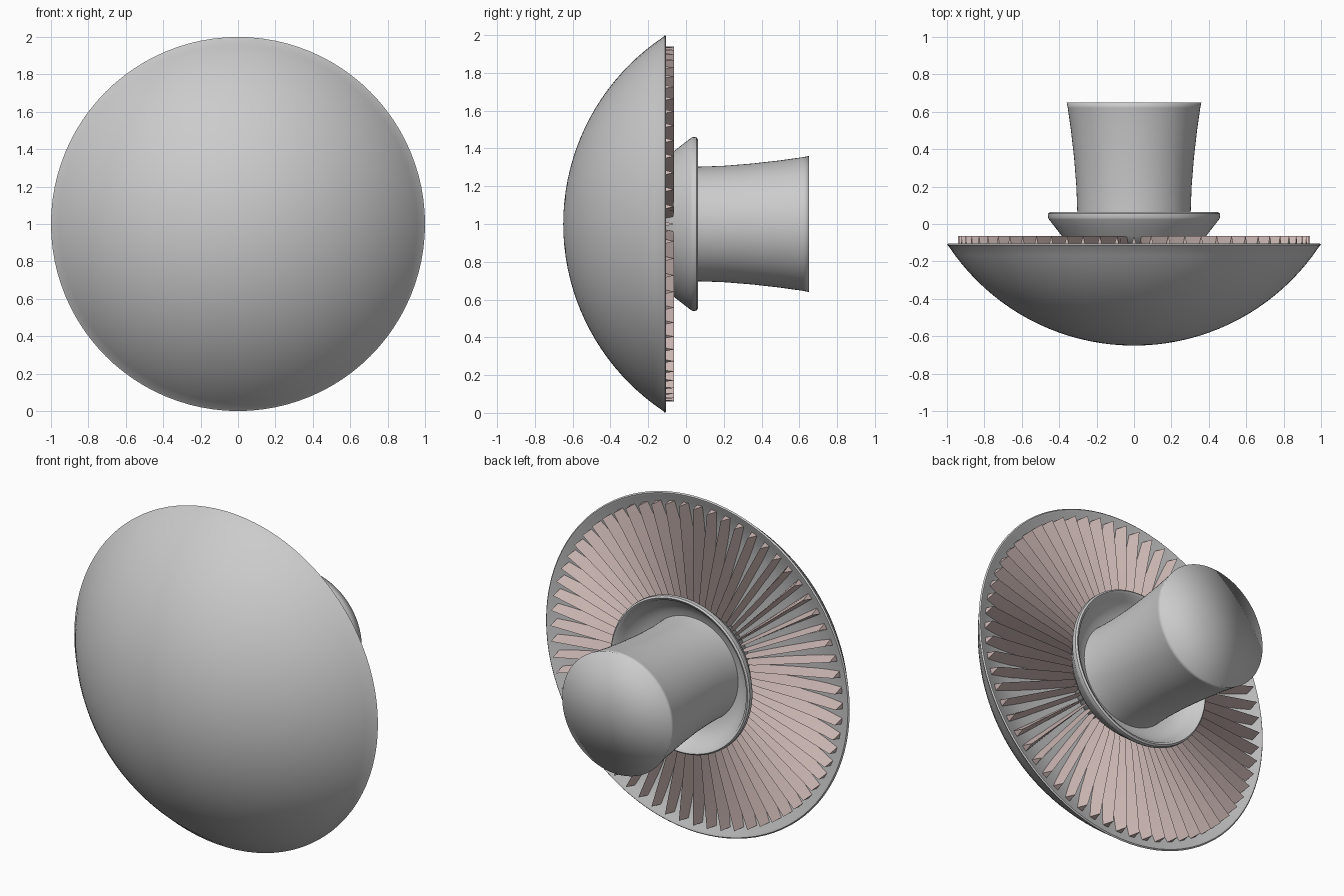
import bpy, bmesh, math

if "Cube" in bpy.data.objects:
    bpy.data.objects.remove(bpy.data.objects["Cube"])

CZ = 1.0  # height of the central axis, which runs along y


def finish(name, bm, angle=None):
    bmesh.ops.remove_doubles(bm, verts=bm.verts, dist=1e-5)
    bmesh.ops.recalc_face_normals(bm, faces=bm.faces)
    me = bpy.data.meshes.new(name)
    bm.to_mesh(me)
    bm.free()
    ob = bpy.data.objects.new(name, me)
    bpy.context.collection.objects.link(ob)
    bpy.ops.object.select_all(action='DESELECT')
    ob.select_set(True)
    bpy.context.view_layer.objects.active = ob
    if angle is None:
        bpy.ops.object.shade_smooth()
    elif angle > 0:
        bpy.ops.object.shade_smooth_by_angle(angle=math.radians(angle))
    return ob


def lathe(name, profile, angle=None, n=96):
    """Revolve (radius, y) points about the y axis at height CZ."""
    bm = bmesh.new()
    rings = []
    for r, y in profile:
        if r == 0:
            rings.append([bm.verts.new((0, y, CZ))] * n)
        else:
            rings.append([bm.verts.new((r * math.cos(2 * math.pi * i / n), y,
                                        CZ + r * math.sin(2 * math.pi * i / n)))
                          for i in range(n)])
    for a, b in zip(rings, rings[1:]):
        for i in range(n):
            j = (i + 1) % n
            quad = list(dict.fromkeys((a[i], a[j], b[j], b[i])))
            if len(quad) > 2:
                bm.faces.new(quad)
    return finish(name, bm, angle)


# Cap: spherical dome in front, shallow hollow behind
R = 1.19
yc = -0.65 + R
a_max = math.asin(0.99 / R)
dome = [(R * math.sin(a_max * i / 20), yc - R * math.cos(a_max * i / 20)) for i in range(21)]
under = [(1.0, -0.112), (0.993, -0.105), (0.98, -0.108), (0.94, -0.13),
         (0.8, -0.155), (0.6, -0.165), (0.3, -0.165), (0, -0.165)]
lathe("mushroom_cap", dome + under, 40)

# Stem: flared towards its flat end
stem = [(0, -0.17), (0.32, -0.17), (0.305, -0.05), (0.303, 0.06), (0.308, 0.2),
        (0.32, 0.35), (0.337, 0.5), (0.354, 0.62), (0.36, 0.65), (0, 0.65)]
lathe("stem", stem)

# Collar: flared cup round the stem
collar = [(0.30, -0.125), (0.345, -0.11), (0.385, -0.065), (0.42, -0.02), (0.455, 0.025),
          (0.46, 0.035), (0.459, 0.055), (0.45, 0.063), (0.435, 0.055), (0.415, 0.015),
          (0.38, -0.02), (0.34, -0.045), (0.30, -0.055)]
lathe("collar", collar, 40)

# Gills: radial wedge blades under the cap
pink = bpy.data.materials.new("gill_pink")
pink.diffuse_color = (0.66, 0.52, 0.50, 1)
pink.use_nodes = True
pink.node_tree.nodes["Principled BSDF"].inputs["Base Color"].default_value = pink.diffuse_color
bm = bmesh.new()
COUNT = 64
stations = [(0.32, 0.006, -0.17, -0.085), (0.42, 0.009, -0.17, -0.066),
            (0.70, 0.014, -0.165, -0.064), (0.94, 0.019, -0.135, -0.064)]
for k in range(COUNT):
    t = 2 * math.pi * k / COUNT
    c, s = math.cos(t), math.sin(t)
    secs = []
    for r, w, yb, yt in stations:
        secs.append([bm.verts.new((r * c - d * s, y, CZ + r * s + d * c))
                     for d, y in ((-w, yb), (w, yb), (0, yt))])
    for p, q in zip(secs, secs[1:]):
        for i in range(3):
            j = (i + 1) % 3
            bm.faces.new((p[i], p[j], q[j], q[i]))
    bm.faces.new(secs[0])
    bm.faces.new(secs[-1])
gills = finish("gills", bm, 30)
gills.data.materials.append(pink)
